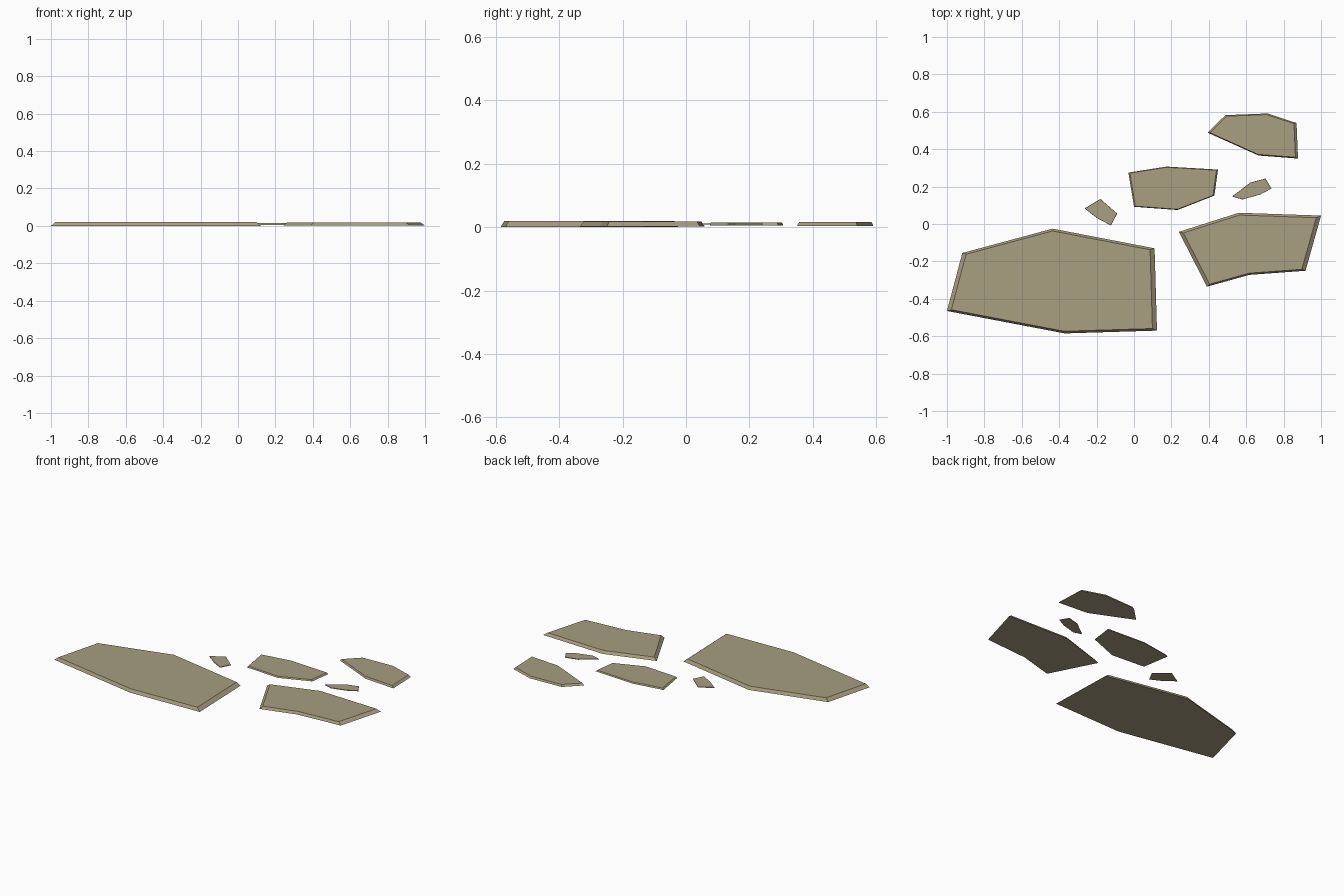
import bpy, bmesh

if "Cube" in bpy.data.objects:
    bpy.data.objects.remove(bpy.data.objects["Cube"])

# Single dry-stone colour
stone = bpy.data.materials.new("khaki_stone")
stone.diffuse_color = (0.392, 0.342, 0.216, 1)
stone.use_nodes = True
stone.node_tree.nodes["Principled BSDF"].inputs["Base Color"].default_value = stone.diffuse_color

MID_Z = 0.01  # every slab is centred on the same height


def slab(name, outline, half, taper, pivot):
    """Flat polygon slab whose top face shrinks towards a pivot point."""
    bm = bmesh.new()
    px, py = pivot
    low = [bm.verts.new((x, y, MID_Z - half)) for x, y in outline]
    top = [bm.verts.new((px + (x - px) * taper, py + (y - py) * taper, MID_Z + half))
           for x, y in outline]
    n = len(outline)
    bm.faces.new(low)
    bm.faces.new(top)
    for i in range(n):
        j = (i + 1) % n
        bm.faces.new((low[i], low[j], top[j], top[i]))
    bmesh.ops.recalc_face_normals(bm, faces=bm.faces)
    mesh = bpy.data.meshes.new(name)
    bm.to_mesh(mesh)
    bm.free()
    mesh.materials.append(stone)
    bpy.context.collection.objects.link(bpy.data.objects.new(name, mesh))


# Big slabs
slab("large_slab",
     [(-1, -.465), (-.918, -.155), (-.435, -.025), (.11, -.13), (.123, -.57), (-.37, -.585)],
     .01, .957, (-.45, -.31))
slab("right_slab",
     [(.24, -.042), (.39, -.335), (.617, -.272), (.917, -.25), (1, .045), (.56, .06)],
     .0085, .935, (.61, -.13))

# Middle slabs
slab("middle_slab",
     [(-.03, .275), (0, .092), (.233, .075), (.43, .152), (.449, .291), (.174, .307)],
     .0045, .965, (.21, .19))
slab("back_slab",
     [(.393, .489), (.489, .582), (.714, .591), (.869, .54), (.877, .35), (.666, .366)],
     .0062, .945, (.62, .48))

# Small chips
slab("left_chip",
     [(-.265, .083), (-.18, .134), (-.09, .056), (-.123, -.008), (-.195, .03)],
     .002, .98, (-.17, .06))
slab("right_chip",
     [(.524, .147), (.623, .222), (.703, .243), (.735, .19), (.676, .158), (.58, .131)],
     .002, .98, (.64, .18))
